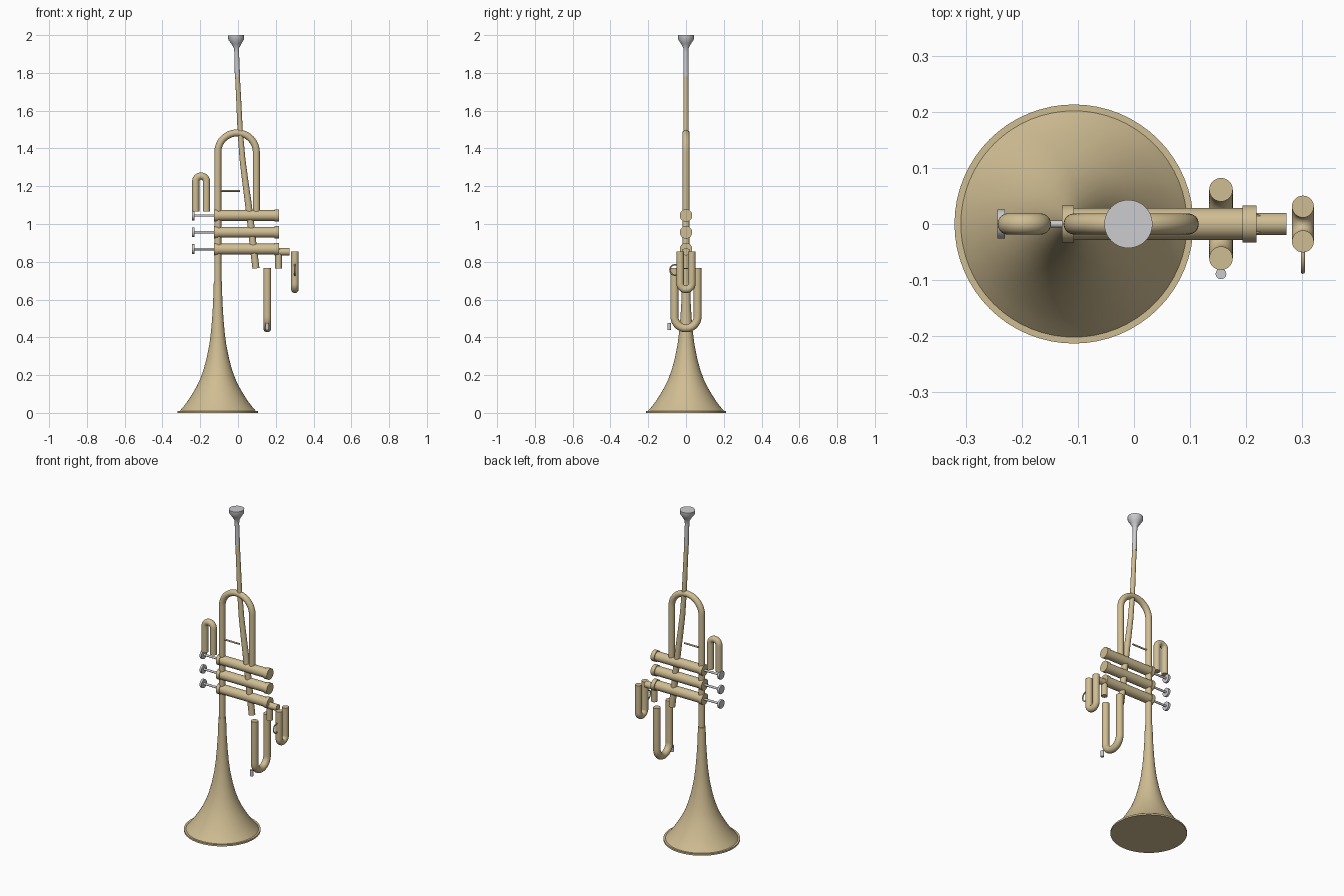
import bpy, bmesh, math
from mathutils import Vector

if "Cube" in bpy.data.objects:
    bpy.data.objects.remove(bpy.data.objects["Cube"], do_unlink=True)


def make_material(name, rgb):
    mat = bpy.data.materials.new(name)
    mat.use_nodes = True
    mat.diffuse_color = (*rgb, 1)
    mat.node_tree.nodes["Principled BSDF"].inputs["Base Color"].default_value = (*rgb, 1)
    return mat


BRASS = make_material("brass", (0.63, 0.51, 0.29))
SILVER = make_material("silver", (0.60, 0.60, 0.62))


def finish(name, bm, mat):
    """Turn a bmesh into a smooth-shaded object with crisp edges."""
    bmesh.ops.recalc_face_normals(bm, faces=bm.faces[:])
    mesh = bpy.data.meshes.new(name)
    bm.to_mesh(mesh)
    bm.free()
    mesh.materials.append(mat)
    obj = bpy.data.objects.new(name, mesh)
    bpy.context.collection.objects.link(obj)
    bpy.ops.object.select_all(action='DESELECT')
    obj.select_set(True)
    bpy.context.view_layer.objects.active = obj
    bpy.ops.object.shade_smooth_by_angle(angle=math.radians(35))
    return obj


def sweep(name, points, radii, mat=BRASS, plane=(0, 1, 0), sides=32, closed=False):
    """Sweep a circle along a path lying in the plane with the given normal."""
    pts = [Vector(p) for p in points]
    n = len(pts)
    if not isinstance(radii, (list, tuple)):
        radii = [radii] * n
    normal = Vector(plane)
    bm = bmesh.new()
    rings = []
    for i, p in enumerate(pts):
        if closed:
            tangent = pts[(i + 1) % n] - pts[i - 1]
        else:
            tangent = pts[min(i + 1, n - 1)] - pts[max(i - 1, 0)]
        side = tangent.normalized().cross(normal).normalized()
        ring = []
        for k in range(sides):
            a = 2 * math.pi * k / sides
            ring.append(bm.verts.new(p + radii[i] * (math.cos(a) * side + math.sin(a) * normal)))
        rings.append(ring)
    for i in range(n if closed else n - 1):
        r0, r1 = rings[i], rings[(i + 1) % n]
        for k in range(sides):
            j = (k + 1) % sides
            bm.faces.new((r0[k], r0[j], r1[j], r1[k]))
    if not closed:
        bm.faces.new(rings[0])
        bm.faces.new(rings[-1])
    return finish(name, bm, mat)


def u_bend(center, axis, bend, end_a, end_b, up, steps=24):
    """Path of two vertical legs joined by a half circle, opening along axis."""
    c, ax = Vector(center), Vector(axis)
    z = Vector((0, 0, up))
    arc = [c - ax * bend * math.cos(math.pi * i / steps) + z * bend * math.sin(math.pi * i / steps)
           for i in range(steps + 1)]
    first, last = arc[0].copy(), arc[-1].copy()
    first.z, last.z = end_a, end_b
    return [first] + arc + [last]


X, Y = (1, 0, 0), (0, 1, 0)
BELL_X = -0.107

# Flared bell with a closed mouth and a thin rim
bell = [(0.004, 0.207), (0.03, 0.184), (0.06, 0.161), (0.10, 0.135), (0.14, 0.112),
        (0.18, 0.093), (0.23, 0.075), (0.29, 0.059), (0.36, 0.045), (0.43, 0.036),
        (0.50, 0.030), (0.58, 0.025), (0.695, 0.021)]
sweep("bell", [(BELL_X, 0, z) for z, r in bell], [r for z, r in bell], sides=64)
sweep("bell_rim", [(BELL_X, 0, 0), (BELL_X, 0, 0.010)], 0.213, sides=64)

# Main tube with its large top bend
sweep("main_tube", u_bend((-0.005, 0, 1.38), X, 0.102, 0.69, 1.045, 1), 0.0185)

# Tapered leadpipe and mouthpiece
lead = [(-0.003, 1.79), (0.004, 1.65), (0.011, 1.50), (0.024, 1.34), (0.038, 1.23),
        (0.053, 1.12), (0.070, 0.98), (0.082, 0.87), (0.095, 0.765)]
sweep("leadpipe", [(x, 0, z) for x, z in lead],
      [0.0125, 0.0132, 0.014, 0.0155, 0.0165, 0.0175, 0.018, 0.0185, 0.0185])
cup = [(1.999, 0.043), (1.977, 0.042), (1.955, 0.027), (1.932, 0.014), (1.91, 0.0125), (1.78, 0.0138)]
sweep("mouthpiece", [(-0.010 + (2 - z) * 0.032, 0, z) for z, r in cup],
      [r for z, r in cup], SILVER)

# Brace between main tube and leadpipe
sweep("brace", [(-0.10, 0, 1.175), (0.010, 0, 1.175)], 0.005, sides=16)

# Three valves with end caps, stems and finger buttons
for i, z in enumerate((1.045, 0.956, 0.867), 1):
    def along_x(part, x0, x1, radius, mat=BRASS):
        sweep(f"valve_{i}_{part}", [(x0, 0, z), (x1, 0, z)], radius, mat)
    along_x("casing", -0.115, 0.205, 0.0285)
    along_x("upper_cap", -0.128, -0.107, 0.033)
    along_x("lower_cap", 0.193, 0.218, 0.033)
    along_x("stem", -0.235, -0.12, 0.0065, SILVER)
    along_x("button", -0.243, -0.230, 0.026, SILVER)

# Small upper slide beside the buttons
sweep("upper_slide", u_bend((-0.1955, 0, 1.225), X, 0.0285, 1.066, 1.066, 1), 0.019)

# Large lower slide with its water key
sweep("lower_slide", u_bend((0.155, 0, 0.509), Y, 0.061, 0.766, 0.766, -1), 0.021, plane=X)
sweep("water_key", [(0.155, -0.089, 0.438), (0.155, -0.089, 0.475)], 0.0095, SILVER)

# Short outlet tubes from the lowest valve
sweep("outlet_tube", [(0.20, 0, 0.853), (0.272, 0, 0.853)], 0.0195)
sweep("outlet_stub", [(0.215, 0, 0.765), (0.215, 0, 0.866)], 0.018)

# Outer slide with its finger ring
sweep("outer_slide", u_bend((0.301, 0, 0.685), Y, 0.031, 0.855, 0.855, -1), 0.0195, plane=X)
ring = [(0.301, -0.057 + 0.028 * math.cos(2 * math.pi * i / 32),
         0.757 + 0.028 * math.sin(2 * math.pi * i / 32)) for i in range(32)]
sweep("finger_ring", ring, 0.0038, plane=X, sides=12, closed=True)
